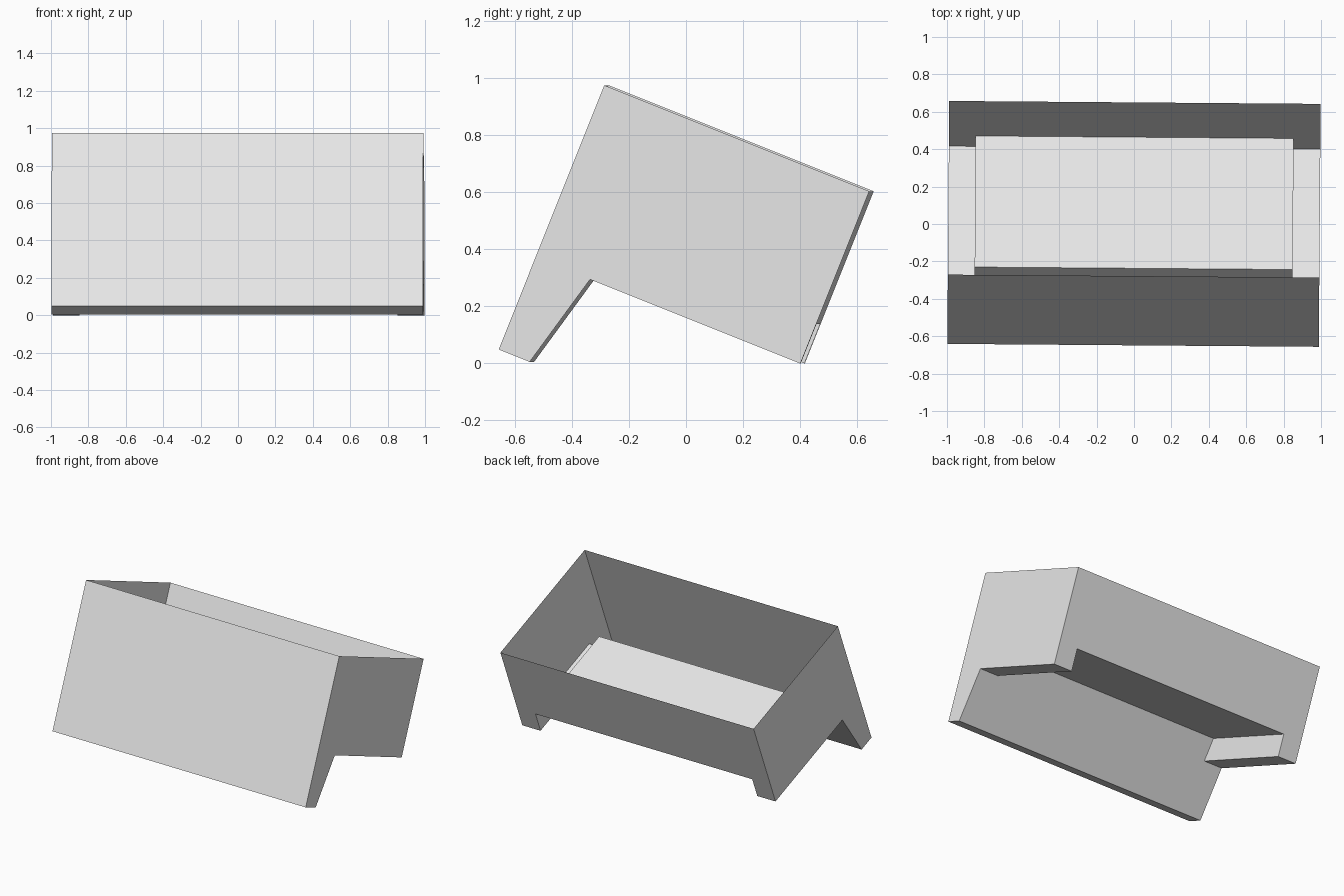
import bpy
import math
from mathutils import Matrix, Vector

cube = bpy.data.objects.get("Cube")
if cube:
    bpy.data.objects.remove(cube, do_unlink=True)

# One plain grey for the whole thin-walled bin
grey = bpy.data.materials.new("light grey")
grey.use_nodes = True
grey.diffuse_color = (0.8, 0.8, 0.8, 1)
grey.node_tree.nodes["Principled BSDF"].inputs["Base Color"].default_value = (0.8, 0.8, 0.8, 1)

# The bin is drawn upright (rim at z = 0), then tipped forward and turned slightly
TILT = (Matrix.Rotation(math.radians(-0.45), 4, 'Z')
        @ Matrix.Translation((0, -0.2785, 0.974))
        @ Matrix.Rotation(math.radians(-21.8), 4, 'X'))

W = 0.993       # half width
R = 0.85        # half width of the raised floor
LOW, HIGH = -0.65, -0.50    # side floor and raised floor heights
FOOT = -0.997   # bottom of the front lip


def slant(z):
    """Depth of the slanted panel behind the front wall at height z."""
    return 0.117 + (z - FOOT) * 0.257


def panel(name, points, outward):
    """Thin flat panel whose normal points along outward."""
    mesh = bpy.data.meshes.new(name)
    mesh.from_pydata([TILT @ Vector(p) for p in points], [], [range(len(points))])
    if mesh.polygons[0].normal.dot(TILT.to_3x3() @ Vector(outward)) < 0:
        mesh.flip_normals()
    mesh.materials.append(grey)
    obj = bpy.data.objects.new(name, mesh)
    bpy.context.collection.objects.link(obj)


def sheet(name, x0, x1, a, b, outward):
    """Rectangle spanning x0..x1 between two (y, z) points."""
    panel(name, [(x0, *a), (x1, *a), (x1, *b), (x0, *b)], outward)


# Front wall and the narrow bottom of its lip
sheet("front_wall", -W, W, (0, 0), (0, FOOT), (0, -1, 0))
sheet("front_foot", -W, W, (0, FOOT), (slant(FOOT), FOOT), (0, 0, -1))

# Slanted panel, taller in the middle to reach the raised floor
panel("slanted_panel",
      [(x, slant(z), z) for x, z in
       [(-W, FOOT), (W, FOOT), (W, LOW), (R, LOW), (R, HIGH),
        (-R, HIGH), (-R, LOW), (-W, LOW)]], (0, 1, 0))

# Back wall, notched under the raised floor
panel("back_wall",
      [(x, 1, z) for x, z in
       [(-W, 0), (W, 0), (W, LOW), (R, LOW), (R, HIGH),
        (-R, HIGH), (-R, LOW), (-W, LOW)]], (0, 1, 0))

# Raised middle floor
sheet("raised_floor", -R, R, (slant(HIGH), HIGH), (1, HIGH), (0, 0, -1))

# End walls, low side floors and the steps up to the raised floor
for side, s in (("left", 1), ("right", -1)):
    panel(side + "_end_wall",
          [(s * W, y, z) for y, z in
           [(0, 0), (1, 0), (1, LOW), (slant(LOW), LOW), (slant(FOOT), FOOT), (0, FOOT)]],
          (s, 0, 0))
    sheet(side + "_floor", s * R, s * W, (slant(LOW), LOW), (1, LOW), (0, 0, -1))
    panel(side + "_floor_step",
          [(s * R, y, z) for y, z in
           [(slant(LOW), LOW), (1, LOW), (1, HIGH), (slant(HIGH), HIGH)]],
          (-s, 0, 0))
